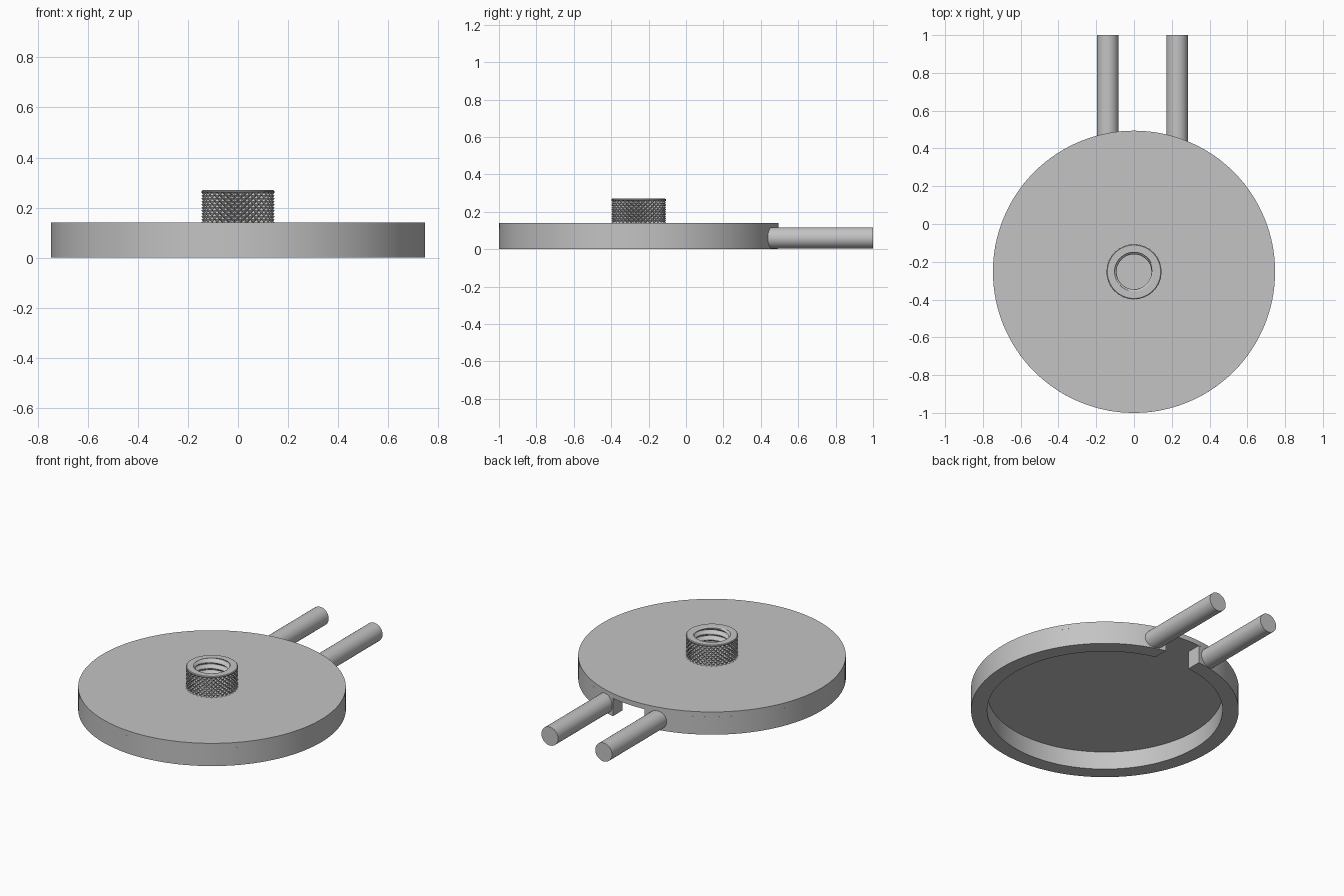
import bpy
import bmesh
from math import cos, sin, pi, acos, tau
from mathutils import Matrix

cube = bpy.data.objects.get("Cube")
if cube:
    bpy.data.objects.remove(cube, do_unlink=True)

CY = -0.253              # disc centre in y
R_OUT, R_IN = 0.747, 0.657
CEIL, TOP = 0.11, 0.14   # underside and top of the plate

metal = bpy.data.materials.new("plain_grey")
metal.use_nodes = True
GREY = (0.55, 0.55, 0.55, 1)
metal.diffuse_color = GREY
metal.node_tree.nodes["Principled BSDF"].inputs["Base Color"].default_value = GREY


def finish(bm, name, smooth=True):
    mesh = bpy.data.meshes.new(name)
    bmesh.ops.recalc_face_normals(bm, faces=bm.faces)
    bm.to_mesh(mesh)
    bm.free()
    mesh.materials.append(metal)
    obj = bpy.data.objects.new(name, mesh)
    bpy.context.collection.objects.link(obj)
    if smooth:
        bpy.ops.object.select_all(action="DESELECT")
        obj.select_set(True)
        bpy.context.view_layer.objects.active = obj
        bpy.ops.object.shade_smooth_by_angle(angle=pi / 6)
    return obj


def cylinder(name, radius, length, matrix, segments):
    bm = bmesh.new()
    bmesh.ops.create_cone(bm, cap_ends=True, segments=segments, radius1=radius,
                          radius2=radius, depth=length, matrix=matrix)
    return finish(bm, name)


# Round top plate
cylinder("top_plate", R_OUT, TOP - CEIL,
         Matrix.Translation((0, CY, (TOP + CEIL) / 2)), 128)

# Rim wall, open at the back between two straight notch sides
NOTCH_RIGHT, NOTCH_LEFT = -0.06, 0.165
bm = bmesh.new()
STEPS = 124
sections = []
for i in range(STEPS + 1):
    ring = []
    for r, z in ((R_OUT, 0), (R_OUT, CEIL), (R_IN, CEIL), (R_IN, 0)):
        start = acos(NOTCH_RIGHT / r)
        end = tau + acos(NOTCH_LEFT / r)
        a = start + (end - start) * i / STEPS
        ring.append(bm.verts.new((r * cos(a), CY + r * sin(a), z)))
    sections.append(ring)
for a, b in zip(sections, sections[1:]):
    for k in range(4):
        n = (k + 1) % 4
        bm.faces.new((a[k], a[n], b[n], b[k]))
bm.faces.new(sections[0])
bm.faces.new(sections[-1])
finish(bm, "rim_wall")

# Two rods out of the back of the rim
ROD_R, ROD_START, ROD_END = 0.057, 0.41, 1.0
for name, x in (("right_rod", -0.139), ("left_rod", 0.228)):
    place = Matrix.Translation((x, (ROD_START + ROD_END) / 2, 0.06))
    cylinder(name, ROD_R, ROD_END - ROD_START,
             place @ Matrix.Rotation(pi / 2, 4, "X"), 48)

# Knurled threaded insert: rings up the outside, then down the bore
COLS = 64
KNURL_ROWS, THREAD_ROWS = 10, 28
COLLAR, INSERT_TOP = 0.26, 0.27
PITCH = 0.036


def add_ring(bm, radius, z):
    ring = []
    for i in range(COLS):
        a = tau * i / COLS
        r = radius(i) if callable(radius) else radius
        ring.append(bm.verts.new((r * cos(a), CY + r * sin(a), z)))
    return ring


bm = bmesh.new()
rings = []
for j in range(KNURL_ROWS + 1):
    z = TOP + (COLLAR - TOP) * j / KNURL_ROWS
    rings.append(add_ring(bm, lambda i: 0.133 if (i + j) % 2 else 0.147, z))
rings.append(add_ring(bm, 0.145, COLLAR + 0.002))
rings.append(add_ring(bm, 0.145, INSERT_TOP - 0.003))
rings.append(add_ring(bm, 0.141, INSERT_TOP))
rings.append(add_ring(bm, 0.103, INSERT_TOP))
for j in range(THREAD_ROWS + 1):
    z = INSERT_TOP - 0.004 - (INSERT_TOP - 0.004 - TOP) * j / THREAD_ROWS
    rings.append(add_ring(
        bm, lambda i: 0.101 + 0.009 * cos(tau * (z / PITCH - i / COLS)), z))

for j, (low, high) in enumerate(zip(rings, rings[1:])):
    for i in range(COLS):
        n = (i + 1) % COLS
        a, b, c, d = low[i], low[n], high[n], high[i]
        if j >= KNURL_ROWS:
            face = bm.faces.new((a, b, c, d))
            face.smooth = j > KNURL_ROWS + 4
        elif (i + j) % 2:      # split each cell along its valley
            bm.faces.new((a, b, c))
            bm.faces.new((a, c, d))
        else:
            bm.faces.new((a, b, d))
            bm.faces.new((b, c, d))
finish(bm, "knurled_insert", smooth=False)
